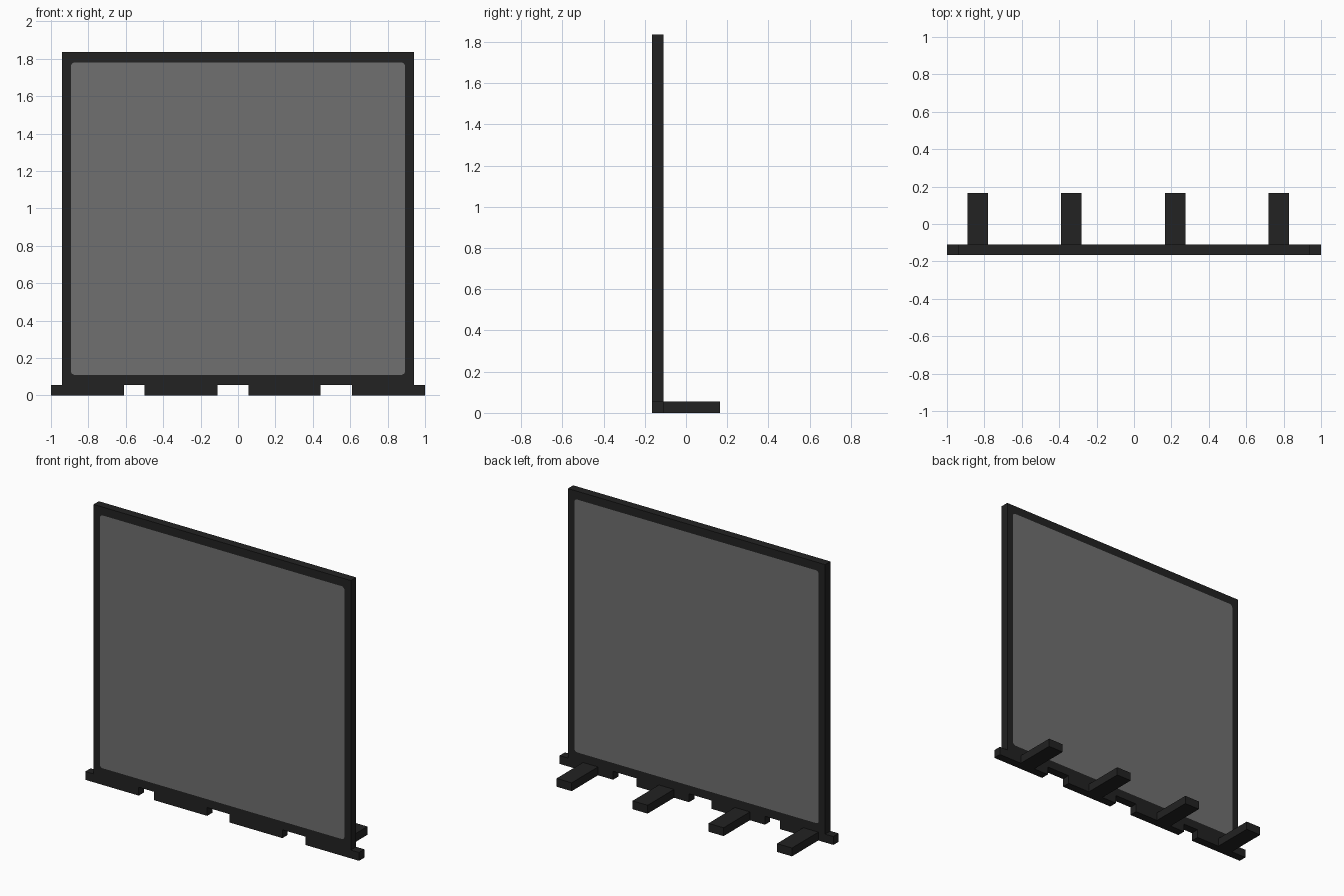
import bpy
import math
from mathutils import Matrix, Vector

cube = bpy.data.objects.get("Cube")
if cube:
    bpy.data.objects.remove(cube, do_unlink=True)

FRONT, BACK, END = -0.165, -0.11, 0.165   # depth of the screen and tip of the feet
FOOT_H = 0.055


def material(name, value):
    mat = bpy.data.materials.new(name)
    mat.use_nodes = True
    color = (value, value, value, 1)
    mat.diffuse_color = color
    mat.node_tree.nodes["Principled BSDF"].inputs["Base Color"].default_value = color
    return mat


black = material("black frame", 0.016)
grey = material("grey panel", 0.16)


def box(name, x0, x1, y0, y1, z0, z1, mat):
    bpy.ops.mesh.primitive_cube_add(size=1)
    obj = bpy.context.object
    obj.name = name
    size = Vector((x1 - x0, y1 - y0, z1 - z0))
    mid = Vector((x0 + x1, y0 + y1, z0 + z1)) / 2
    obj.data.transform(Matrix.Translation(mid) @ Matrix.Diagonal((*size, 1)))
    obj.data.materials.append(mat)
    return obj


def rounded_rect(half_w, z0, z1, r, steps=4):
    """Outline with rounded corners, anticlockwise."""
    corners = [(half_w - r, z1 - r), (r - half_w, z1 - r),
               (r - half_w, z0 + r), (half_w - r, z0 + r)]
    pts = []
    for i, (cx, cz) in enumerate(corners):
        for s in range(steps + 1):
            a = (i + s / steps) * math.pi / 2
            pts.append((cx + r * math.cos(a), cz + r * math.sin(a)))
    return pts


def slab(name, outlines, mat):
    """Filled upright profile; a second outline becomes a hole."""
    curve = bpy.data.curves.new(name, "CURVE")
    curve.dimensions = "2D"
    curve.fill_mode = "BOTH"
    curve.extrude = (BACK - FRONT) / 2
    for pts in outlines:
        spline = curve.splines.new("POLY")
        spline.points.add(len(pts) - 1)
        for p, (x, z) in zip(spline.points, pts):
            p.co = (x, z, 0, 1)
        spline.use_cyclic_u = True
    temp = bpy.data.objects.new(name + " outline", curve)
    bpy.context.collection.objects.link(temp)
    bpy.context.view_layer.update()
    depsgraph = bpy.context.evaluated_depsgraph_get()
    mesh = bpy.data.meshes.new_from_object(temp.evaluated_get(depsgraph))
    bpy.data.objects.remove(temp, do_unlink=True)
    mesh.transform(Matrix.Translation((0, (FRONT + BACK) / 2, 0))
                   @ Matrix.Rotation(math.pi / 2, 4, "X"))
    mesh.materials.clear()
    mesh.materials.append(mat)
    for poly in mesh.polygons:
        poly.material_index = 0
        poly.use_smooth = False
    obj = bpy.data.objects.new(name, mesh)
    bpy.context.collection.objects.link(obj)
    return obj


# Frame with a rounded opening, and the panel that fills it flush
opening = rounded_rect(0.893, 0.11, 1.78, 0.02)
outer = [(0.94, FOOT_H), (0.94, 1.835), (-0.94, 1.835), (-0.94, FOOT_H)]
slab("screen_frame", [outer, opening], black)
slab("screen_panel", [opening], grey)

# Base blocks under the frame
for i, (x0, x1) in enumerate([(-1, -0.61), (-0.5, -0.11), (0.055, 0.44), (0.61, 1)]):
    box(f"base_block_{i + 1}", x0, x1, FRONT, BACK, 0, FOOT_H, black)

# Feet reaching backwards
for i, x in enumerate([-0.835, -0.335, 0.22, 0.775]):
    box(f"back_foot_{i + 1}", x - 0.055, x + 0.055, BACK, END, 0, FOOT_H, black)
